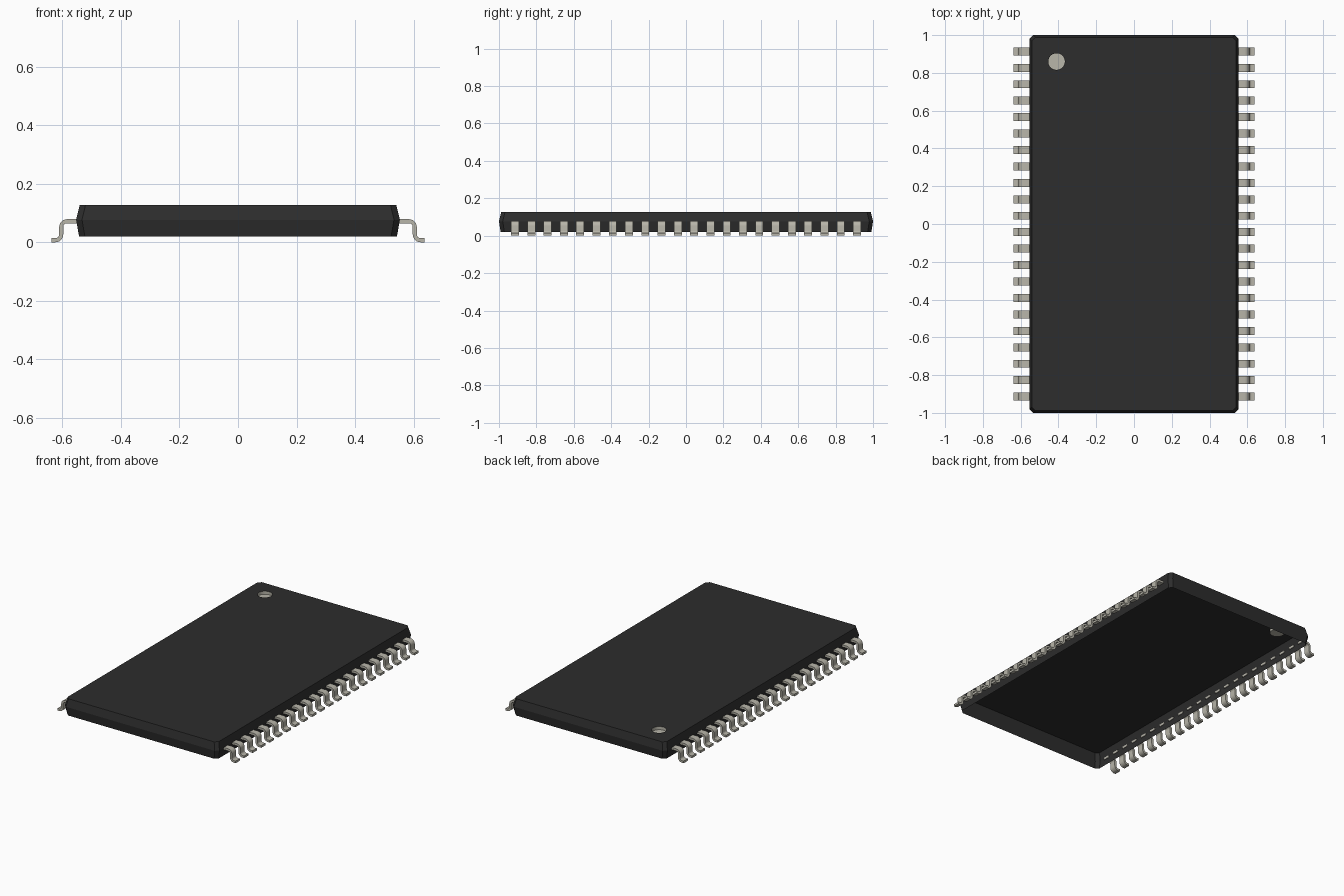
import bpy, bmesh, math
from mathutils import Vector

cube = bpy.data.objects.get("Cube")
if cube:
    bpy.data.objects.remove(cube, do_unlink=True)


def material(name, rgb, rough):
    m = bpy.data.materials.new(name)
    m.use_nodes = True
    m.diffuse_color = (*rgb, 1)
    b = m.node_tree.nodes["Principled BSDF"]
    b.inputs["Base Color"].default_value = (*rgb, 1)
    b.inputs["Roughness"].default_value = rough
    return m


BLACK = material("black plastic", (0.026, 0.026, 0.026), 0.6)
METAL = material("tinned metal", (0.48, 0.465, 0.40), 0.5)


def finish(bm, name, mat):
    me = bpy.data.meshes.new(name)
    bm.to_mesh(me)
    bm.free()
    ob = bpy.data.objects.new(name, me)
    bpy.context.collection.objects.link(ob)
    me.materials.append(mat)
    return ob


def smooth(ob):
    bpy.ops.object.select_all(action='DESELECT')
    ob.select_set(True)
    bpy.context.view_layer.objects.active = ob
    bpy.ops.object.shade_smooth_by_angle(angle=math.radians(35))


def loop(bm, pts):
    vs = [bm.verts.new(p) for p in pts]
    return vs, [bm.edges.new((vs[i], vs[(i + 1) % len(vs)])) for i in range(len(vs))]


def bridge(bm, a, b):
    n = len(a)
    for i in range(n):
        bm.faces.new((a[i], a[(i + 1) % n], b[(i + 1) % n], b[i]))


def chamfered(hx, hy, z, c=0.02):
    return [(hx, -hy + c, z), (hx, hy - c, z), (hx - c, hy, z), (-hx + c, hy, z),
            (-hx, hy - c, z), (-hx, -hy + c, z), (-hx + c, -hy, z), (hx - c, -hy, z)]


def circle(z):
    return [(DOT_X + DOT_R * math.cos(i * math.tau / 32),
             DOT_Y + DOT_R * math.sin(i * math.tau / 32), z) for i in range(32)]


TOP, MID, BOTTOM = 0.127, 0.077, 0.02
DOT_X, DOT_Y, DOT_R, DOT_DEPTH = -0.41, 0.86, 0.044, 0.02

# Body: thin shell, open underneath, widest at the parting line, hole in the top
bm = bmesh.new()
low, _ = loop(bm, chamfered(0.543, 0.991, BOTTOM))
mid, _ = loop(bm, chamfered(0.553, 1.0, MID))
top, top_edges = loop(bm, chamfered(0.541, 0.988, TOP))
bridge(bm, low, mid)
bridge(bm, mid, top)
_, hole_edges = loop(bm, circle(TOP))
bmesh.ops.triangle_fill(bm, edges=top_edges + hole_edges, use_beauty=True,
                        normal=(0, 0, 1))
bm.normal_update()
for f in bm.faces:
    if abs(f.normal.z) > 0.9 and f.normal.z < 0:
        f.normal_flip()
finish(bm, "body", BLACK)

# Pin one marker: shallow round cup set in the top
bm = bmesh.new()
rim, _ = loop(bm, circle(TOP))
base, _ = loop(bm, circle(TOP - DOT_DEPTH))
bridge(bm, rim, base)
bm.faces.new(base)
smooth(finish(bm, "pin_one_marker", METAL))

# Lead centreline in x and z: shoulder, two quarter bends, foot
R, HALF_T, HALF_W = 0.02, 0.007, 0.021
path = [Vector((0.547, 0.072))]
path += [Vector((0.584 + R * math.sin(a), 0.052 + R * math.cos(a)))
         for a in (i * math.pi / 12 for i in range(7))]
path += [Vector((0.624 - R * math.cos(a), 0.027 - R * math.sin(a)))
         for a in (i * math.pi / 12 for i in range(7))]
path += [Vector((0.638, 0.007))]


def offset_line(d):
    out = []
    for i, p in enumerate(path):
        t = (path[min(i + 1, len(path) - 1)] - path[max(i - 1, 0)]).normalized()
        if i in (0, len(path) - 1):
            t = Vector((1, 0))
        out.append(p + d * Vector((-t.y, t.x)))
    return out


upper, lower = offset_line(HALF_T), offset_line(-HALF_T)


def lead_row(name, side):
    bm = bmesh.new()
    for k in range(22):
        y = -0.914 + 0.08705 * k
        sections = []
        for u, l in zip(upper, lower):
            sections.append([bm.verts.new((side * p.x, y + w, p.y))
                             for p, w in ((u, -HALF_W), (u, HALF_W),
                                          (l, HALF_W), (l, -HALF_W))])
        for a, b in zip(sections, sections[1:]):
            bridge(bm, a, b)
        bm.faces.new(sections[0])
        bm.faces.new(sections[-1])
    bmesh.ops.recalc_face_normals(bm, faces=bm.faces)
    smooth(finish(bm, name, METAL))


# Rows of leads on both long sides
lead_row("left_leads", 1)
lead_row("right_leads", -1)
